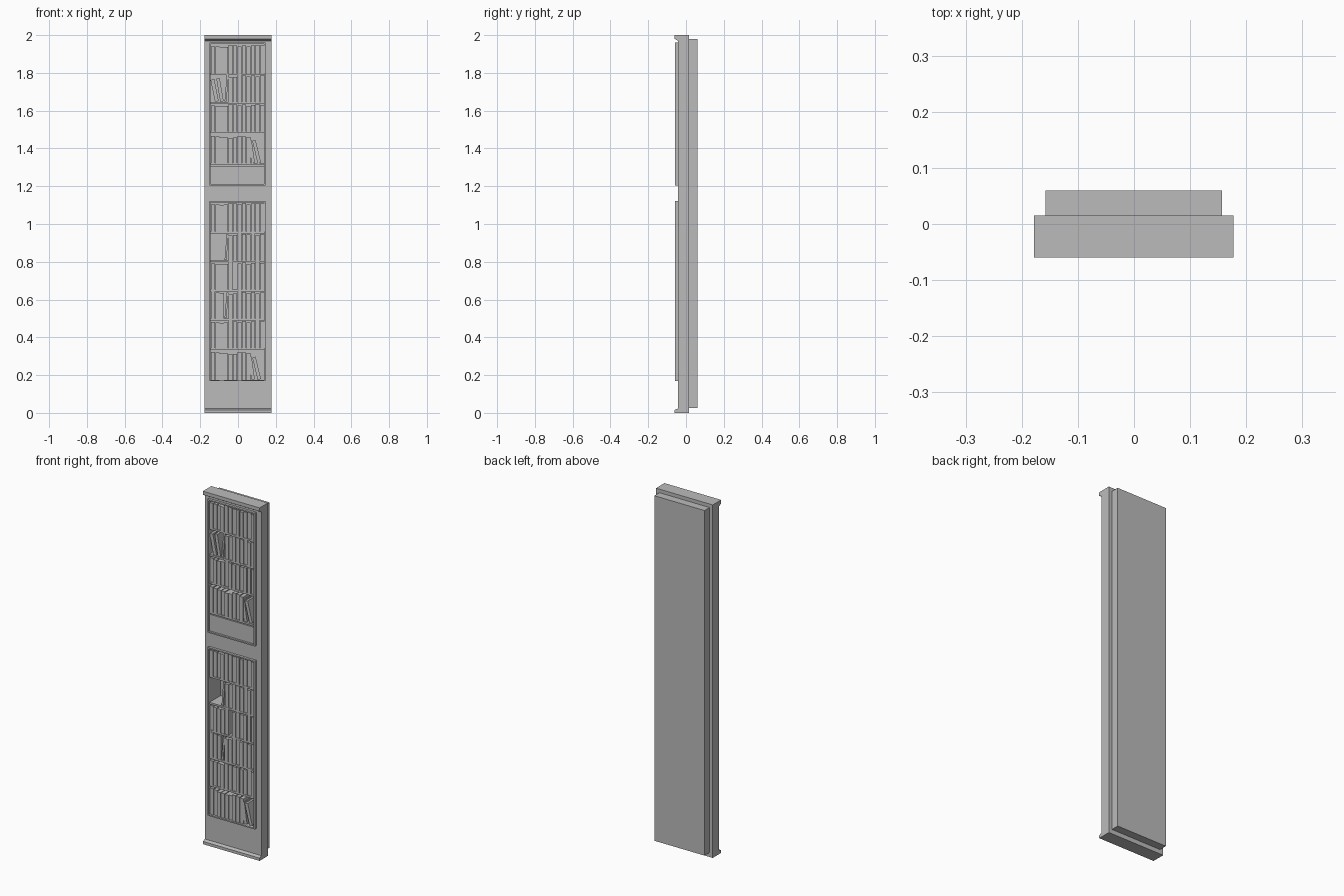
import bpy, bmesh
from mathutils import Matrix, Vector

cube = bpy.data.objects.get("Cube")
if cube:
    bpy.data.objects.remove(cube)

grey = bpy.data.materials.new("plain_grey")
grey.use_nodes = True
GREY = (0.5, 0.5, 0.5, 1)
grey.diffuse_color = GREY
grey.node_tree.nodes["Principled BSDF"].inputs["Base Color"].default_value = GREY

LEFT, RIGHT = -0.145, 0.138      # inner sides of the openings
FRONT, DEEP = -0.043, 0.052      # front of the body, back of the openings
EDGE = 0.007                     # frame moulding width
SLOTS = 12
SLOT = (RIGHT - LEFT) / SLOTS


def finish(name, bm):
    bmesh.ops.recalc_face_normals(bm, faces=bm.faces)
    mesh = bpy.data.meshes.new(name)
    bm.to_mesh(mesh)
    bm.free()
    mesh.materials.append(grey)
    ob = bpy.data.objects.new(name, mesh)
    bpy.context.collection.objects.link(ob)
    return ob


def add_box(bm, x0, x1, y0, y1, z0, z1, tilt=0):
    """Box between two corners, optionally tilted about its bottom centre."""
    size = Matrix.Diagonal((x1 - x0, y1 - y0, z1 - z0, 1))
    foot = Matrix.Translation(((x0 + x1) / 2, (y0 + y1) / 2, z0))
    lift = Matrix.Translation((0, 0, 0.5 * (z1 - z0)))
    bmesh.ops.create_cube(bm, size=1, matrix=foot @ Matrix.Rotation(tilt, 4, 'Y') @ lift @ size)


def box(name, *corners):
    bm = bmesh.new()
    add_box(bm, *corners)
    return finish(name, bm)


# Body: side profile with cornice and plinth, extruded across the width
profile = [(0.015, 0), (-0.06, 0), (-0.06, 0.016), (FRONT, 0.023),
           (FRONT, 1.97), (-0.06, 1.98), (-0.06, 2), (0.015, 2)]
bm = bmesh.new()
face = bm.faces.new([bm.verts.new((-0.178, y, z)) for y, z in profile])
side = bmesh.ops.extrude_face_region(bm, geom=[face])
bmesh.ops.translate(bm, vec=Vector((0.355, 0, 0)),
                    verts=[v for v in side["geom"] if isinstance(v, bmesh.types.BMVert)])
body = finish("body", bm)
back = box("back_box", -0.158, 0.157, 0.015, 0.06, 0.025, 1.98)


def cut(target, cutter):
    mod = target.modifiers.new("opening", 'BOOLEAN')
    mod.object = cutter
    mod.operation = 'DIFFERENCE'
    mod.solver = 'EXACT'
    bpy.context.view_layer.objects.active = target
    bpy.ops.object.modifier_apply(modifier=mod.name)


# Openings, each with a raised moulding around it
for label, low, high in (("upper", 1.205, 1.96), ("lower", 0.168, 1.122)):
    cutter = box("cutter", LEFT, RIGHT, -0.1, DEEP, low + EDGE, high - EDGE)
    cutter.hide_render = True
    for target in (body, back):
        cut(target, cutter)
    bpy.data.objects.remove(cutter)
    bm = bmesh.new()
    for x0, x1 in ((LEFT - EDGE, LEFT), (RIGHT, RIGHT + EDGE)):
        add_box(bm, x0, x1, -0.057, FRONT, low, high)
    for z0 in (low, high - EDGE):
        add_box(bm, LEFT, RIGHT, -0.057, FRONT, z0, z0 + EDGE)
    finish(label + "_frame", bm)

# Closed panel under the upper shelves
box("lower_panel", LEFT, RIGHT, -0.046, 0.0, 1.212, 1.306)

DROPS = [0, 4, 8, 9, 12, 10, 0, 3, 7, 2, 9, 4]      # how far each book falls short, in thousandths
LEAN_RIGHT = [(0.08, -0.14, 0.018, 0.124), (0.113, -0.24, 0.018, 0.124)]
LEAN_LEFT = [(-0.112, -0.2, 0.02, 0.12), (-0.085, -0.17, 0.018, 0.125), (-0.066, 0.08, 0.01, 0.142)]
THIN = [(-0.066, 0.08, 0.01, 0.138)]

# Rows: shelf height, tallest book, empty slots, leaning books (x, tilt, width, height)
rows = [
    (1.798, 0.150, (), []),
    (1.647, 0.142, range(4), LEAN_LEFT),
    (1.491, 0.144, (), []),
    (1.322, 0.145, range(9, 12), LEAN_RIGHT),
    (0.960, 0.152, (), []),
    (0.808, 0.143, range(4), THIN),
    (0.652, 0.146, (5,), []),
    (0.500, 0.142, (3,), THIN),
    (0.344, 0.144, (), []),
    (0.175, 0.148, range(9, 12), LEAN_RIGHT),
]
for i, (z, tall, empty, leaning) in enumerate(rows, 1):
    if z > 0.2:
        box(f"shelf_{i}", LEFT, RIGHT, -0.048, DEEP, z - 0.01, z)
    bm = bmesh.new()
    for s in range(SLOTS):
        if s not in empty:
            x = LEFT + s * SLOT
            y = -0.05 + 0.002 * ((s * 5 + i) % 4)
            drop = DROPS[(s + 2 * (i % 2)) % SLOTS] / 1000
            add_box(bm, x + 0.001, x + SLOT - 0.001, y, 0.03, z, z + tall - drop)
    for x, tilt, wide, high in leaning:
        add_box(bm, x - wide / 2, x + wide / 2, -0.046, 0.03, z + 0.002, z + high, tilt)
    finish(f"books_{i}", bm)
